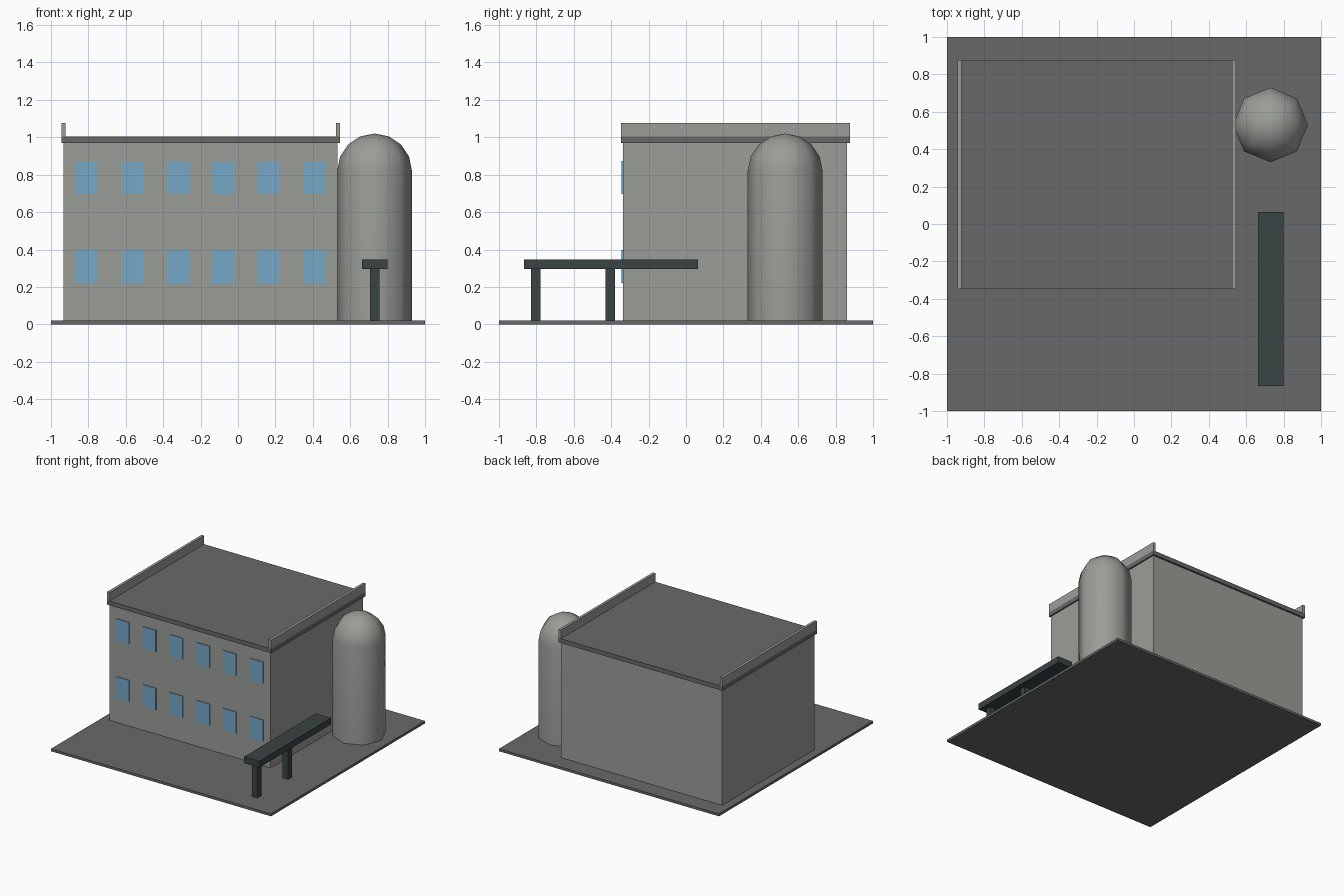
import bpy
import bmesh
import math
from mathutils import Vector

default = bpy.data.objects.get("Cube")
if default:
    bpy.data.objects.remove(default, do_unlink=True)


def make_material(name, rgb):
    """Flat material from 0-255 sRGB values, stored as linear."""
    color = [(c / 255 / 12.92) if c < 11 else ((c / 255 + 0.055) / 1.055) ** 2.4 for c in rgb] + [1.0]
    mat = bpy.data.materials.new(name)
    mat.use_nodes = True
    mat.diffuse_color = color
    mat.node_tree.nodes["Principled BSDF"].inputs["Base Color"].default_value = color
    return mat


concrete = make_material("concrete_grey", (155, 157, 152))
asphalt = make_material("asphalt_grey", (105, 105, 105))
glass = make_material("window_blue", (119, 168, 198))
steel = make_material("dark_steel", (58, 67, 67))


def finish(name, bm, mat):
    mesh = bpy.data.meshes.new(name)
    bmesh.ops.recalc_face_normals(bm, faces=bm.faces)
    bm.to_mesh(mesh)
    bm.free()
    mesh.materials.append(mat)
    obj = bpy.data.objects.new(name, mesh)
    bpy.context.collection.objects.link(obj)
    return obj


def box(name, x, y, z, mat):
    """Box spanning the given (min, max) ranges."""
    bm = bmesh.new()
    bmesh.ops.create_cube(bm, size=1)
    spans = (x, y, z)
    bmesh.ops.scale(bm, vec=[b - a for a, b in spans], verts=bm.verts)
    bmesh.ops.translate(bm, vec=[(a + b) / 2 for a, b in spans], verts=bm.verts)
    return finish(name, bm, mat)


# Ground slab
GROUND = 0.02
box("ground_slab", (-1, 1), (-1, 1), (0, GROUND), asphalt)

# Main building with overhanging roof and side parapets
mid_x, front_y, back_y = -0.2, -0.338, 0.862
box("building_walls", (mid_x - 0.733, mid_x + 0.733), (front_y, back_y), (GROUND, 0.97), concrete)
roof_half, roof_y = 0.745, (-0.348, 0.877)
box("roof_slab", (mid_x - roof_half, mid_x + roof_half), roof_y, (0.97, 1.005), asphalt)
for side, name in ((-1, "right_parapet"), (1, "left_parapet")):
    edges = sorted((mid_x + side * roof_half, mid_x + side * (roof_half - 0.022)))
    box(name, edges, roof_y, (1.005, 1.076), concrete)

# Two rows of six front windows, as thin plates
for row, z in (("lower", 0.31), ("upper", 0.786)):
    for i in range(6):
        x = -0.81 + i * 0.2437
        box(f"{row}_window_{i + 1}", (x - 0.06, x + 0.06), (front_y - 0.007, front_y + 0.002),
            (z - 0.088, z + 0.088), glass)

# Domed silo: eight-sided profile revolved around its axis
SIDES, RADIUS, SHOULDER = 8, 0.2, 0.82
center = Vector((0.73, 0.53, 0))
profile = [(RADIUS, GROUND)]
for k in range(4):
    a = math.radians(22.5 * k)
    profile.append((RADIUS * math.cos(a), SHOULDER + RADIUS * math.sin(a)))
bm = bmesh.new()
rings = []
for r, z in profile:
    rings.append([bm.verts.new(center + Vector((r * math.cos(t), r * math.sin(t), z)))
                  for t in (math.tau * s / SIDES for s in range(SIDES))])
apex = bm.verts.new(center + Vector((0, 0, SHOULDER + RADIUS)))
bm.faces.new(rings[0])
for s in range(SIDES):
    n = (s + 1) % SIDES
    for low, high in zip(rings, rings[1:]):
        bm.faces.new((low[s], low[n], high[n], high[s]))
    bm.faces.new((rings[-1][s], rings[-1][n], apex))
silo = finish("silo", bm, concrete)
for o in bpy.context.selected_objects:
    o.select_set(False)
silo.select_set(True)
bpy.context.view_layer.objects.active = silo
bpy.ops.object.shade_smooth_by_angle(angle=math.radians(60))

# Raised conveyor on two posts
box("conveyor_beam", (0.662, 0.8), (-0.866, 0.065), (0.296, 0.348), steel)
for name, y in (("front_post", -0.804), ("rear_post", -0.405)):
    box(name, (0.707, 0.757), (y - 0.025, y + 0.025), (GROUND, 0.296), steel)
